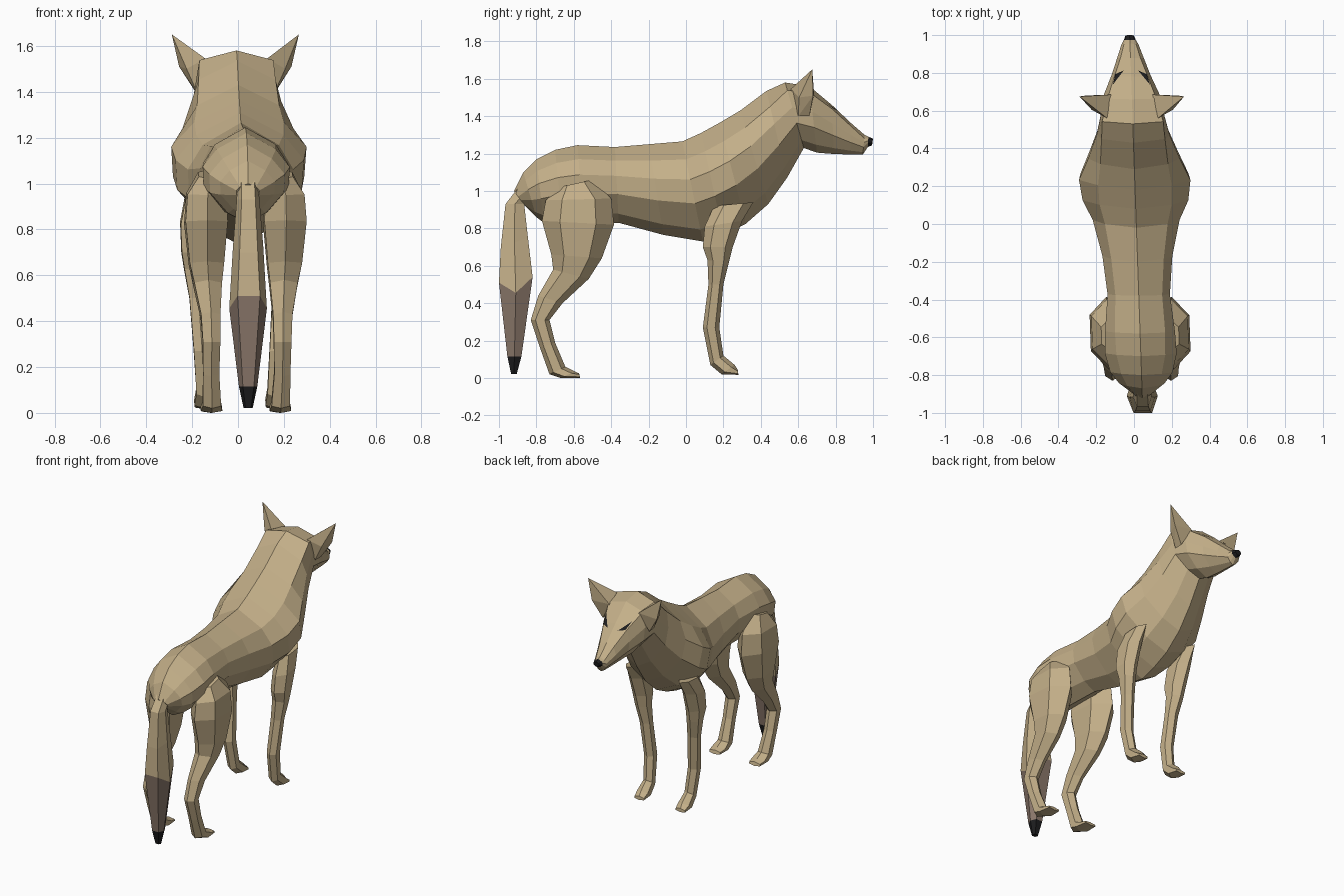
import bpy, bmesh
from mathutils import Vector
from mathutils.bvhtree import BVHTree


def material(name, rgb):
    m = bpy.data.materials.new(name)
    m.diffuse_color = (*rgb, 1)
    return m


TAN = material("tan_fur", (0.55, 0.43, 0.25))
BROWN = material("brown_fur", (0.255, 0.185, 0.145))
BLACK = material("black", (0.012, 0.012, 0.013))


def finish(name, bm, mats, rule=None):
    """Recalculate normals, colour by rule, lean the spine slightly sideways."""
    bmesh.ops.recalc_face_normals(bm, faces=bm.faces)
    if rule:
        for f in bm.faces:
            f.material_index = rule(f.calc_center_median())
    for v in bm.verts:
        v.co.x += 0.012 - 0.035 * v.co.y
    me = bpy.data.meshes.new(name)
    bm.to_mesh(me)
    bm.free()
    for m in mats:
        me.materials.append(m)
    ob = bpy.data.objects.new(name, me)
    bpy.context.collection.objects.link(ob)
    return ob


def loft(rings, section, side=1):
    """Each ring runs from (y0, z0) to (y1, z1); section gives (t, x factor)."""
    bm = bmesh.new()
    loops = []
    for y0, z0, y1, z1, xc, hw, *ratio in rings:
        loop = []
        for t, s in section(*ratio):
            loop.append(bm.verts.new((side * (xc + s * hw),
                                      y0 + (y1 - y0) * t, z0 + (z1 - z0) * t)))
        loops.append(loop)
    n = len(loops[0])
    for a, b in zip(loops, loops[1:]):
        for i in range(n):
            j = (i + 1) % n
            bm.faces.new((a[i], a[j], b[j], b[i]))
    bm.faces.new(loops[0])
    bm.faces.new(loops[-1])
    return bm


def body_section(r, t=0.18):
    half = [(t, r), (0.38, 1), (0.62, 0.97), (0.88, 0.5)]
    return [(0, 0)] + half + [(1, 0)] + [(u, -s) for u, s in reversed(half)]


def leg_section():
    return [(0, 0), (0.25, 1), (0.75, 1), (1, 0), (0.75, -1), (0.25, -1)]


def tail_section():
    return [(0, 0.6), (0.5, 1), (1, 0.6), (1, -0.6), (0.5, -1), (0, -0.6)]


# Body, neck and head in one loft:
# top y z, bottom y z, centre, half width, upper edge ratio and drop
body_rings = [
    (-0.92, 1.00, -0.86, 0.92, 0, 0.05, 0.7),
    (-0.87, 1.10, -0.80, 0.86, 0, 0.12, 0.65),
    (-0.80, 1.17, -0.76, 0.83, 0, 0.165, 0.65),
    (-0.70, 1.22, -0.66, 0.83, 0, 0.19, 0.68),
    (-0.58, 1.245, -0.55, 0.83, 0, 0.185, 0.72),
    (-0.38, 1.235, -0.36, 0.83, 0, 0.165, 0.75),
    (-0.20, 1.25, -0.12, 0.765, 0, 0.185, 0.75),
    (-0.02, 1.265, 0.09, 0.73, 0, 0.23, 0.72),
    (0.08, 1.31, 0.20, 0.765, 0, 0.28, 0.68),
    (0.18, 1.365, 0.32, 0.825, 0, 0.295, 0.66),
    (0.29, 1.43, 0.44, 0.93, 0, 0.242, 0.74),
    (0.43, 1.535, 0.54, 1.07, 0, 0.193, 0.87),
    (0.53, 1.58, 0.63, 1.23, 0, 0.17, 0.95, 0.12),
    (0.66, 1.56, 0.70, 1.205, 0, 0.152, 0.85, 0.1),
    (0.78, 1.46, 0.79, 1.198, 0, 0.105, 0.84, 0.08),
    (0.88, 1.365, 0.88, 1.195, 0, 0.07, 0.75, 0.1),
    (0.955, 1.30, 0.945, 1.195, 0, 0.045, 0.7),
    (0.975, 1.29, 0.972, 1.235, 0, 0.032, 0.8),
    (1.00, 1.28, 0.995, 1.245, 0, 0.022, 0.8),
]
bm = loft(body_rings, body_section)
surface = BVHTree.FromBMesh(bm)
finish("body_and_head", bm, [TAN, BLACK], lambda c: int(c.y > 0.975))

# Tail with brown lower half and black tip
bm = loft([
    (-0.88, 1.04, -0.82, 0.97, 0, 0.045),
    (-0.965, 0.93, -0.865, 0.93, 0, 0.05),
    (-0.99, 0.70, -0.845, 0.75, 0, 0.066),
    (-1.00, 0.51, -0.82, 0.54, 0, 0.082),
    (-0.955, 0.115, -0.88, 0.115, 0, 0.04),
    (-0.935, 0.022, -0.905, 0.022, 0, 0.02)], tail_section)
for v in bm.verts:
    if abs(v.co.x) > 0.07:
        v.co.z -= 0.07
finish("tail", bm, [TAN, BROWN, BLACK],
       lambda c: 2 if c.z < 0.113 else int(c.z < 0.42))

# Legs: back y z, front y z, centre x, half width
hind_rings = [
    (-0.68, 1.02, -0.50, 1.06, 0.155, 0.05),
    (-0.75, 0.95, -0.40, 0.96, 0.17, 0.085),
    (-0.77, 0.84, -0.385, 0.82, 0.172, 0.092),
    (-0.72, 0.66, -0.45, 0.64, 0.17, 0.075),
    (-0.71, 0.58, -0.52, 0.53, 0.165, 0.06),
    (-0.79, 0.44, -0.66, 0.40, 0.157, 0.042),
    (-0.83, 0.31, -0.73, 0.31, 0.155, 0.038),
    (-0.78, 0.16, -0.70, 0.19, 0.155, 0.035),
    (-0.73, 0.02, -0.645, 0.06, 0.15, 0.04),
    (-0.67, 0.0, -0.595, 0.035, 0.15, 0.047),
    (-0.565, 0.0, -0.572, 0.025, 0.15, 0.04),
]
front_rings = [
    (0.15, 0.92, 0.36, 0.94, 0.20, 0.035),
    (0.10, 0.81, 0.30, 0.84, 0.203, 0.053),
    (0.09, 0.70, 0.25, 0.70, 0.20, 0.052),
    (0.115, 0.63, 0.23, 0.62, 0.195, 0.045),
    (0.12, 0.50, 0.20, 0.50, 0.18, 0.038),
    (0.09, 0.27, 0.178, 0.27, 0.165, 0.035),
    (0.13, 0.07, 0.20, 0.12, 0.155, 0.033),
    (0.19, 0.02, 0.26, 0.07, 0.155, 0.04),
    (0.28, 0.017, 0.278, 0.042, 0.155, 0.035),
]
for side, label in ((1, "right"), (-1, "left")):
    finish(f"hind_leg_{label}", loft(hind_rings, leg_section, side), [TAN])
    finish(f"front_leg_{label}", loft(front_rings, leg_section, side), [TAN])

    # Pointed ear: hull of a broad rounded base and the tip
    bm = bmesh.new()
    for x, y, z in ((0.11, 0.685, 1.52), (0.175, 0.66, 1.40), (0.135, 0.56, 1.545),
                    (0.17, 0.60, 1.40), (0.215, 0.605, 1.50),
                    (0.245, 0.68, 1.51), (0.277, 0.675, 1.65)):
        bm.verts.new((side * x, y, z))
    bmesh.ops.convex_hull(bm, input=bm.verts)
    finish(f"ear_{label}", bm, [TAN])

    # Eye: thin plate dropped onto the brow
    bm = bmesh.new()
    pts = []
    for x, y in ((0.035, 0.81), (0.095, 0.735), (0.08, 0.79)):
        hit, normal, _, _ = surface.ray_cast(Vector((side * x, y, 2)),
                                             Vector((0, 0, -1)))
        pts.append(bm.verts.new(hit + Vector((side * 0.003, 0.003, 0.006))))
    bm.faces.new(pts if side < 0 else pts[::-1])
    ob = finish(f"eye_{label}", bm, [BLACK])
    if ob.data.polygons[0].normal.z < 0:
        ob.data.flip_normals()
